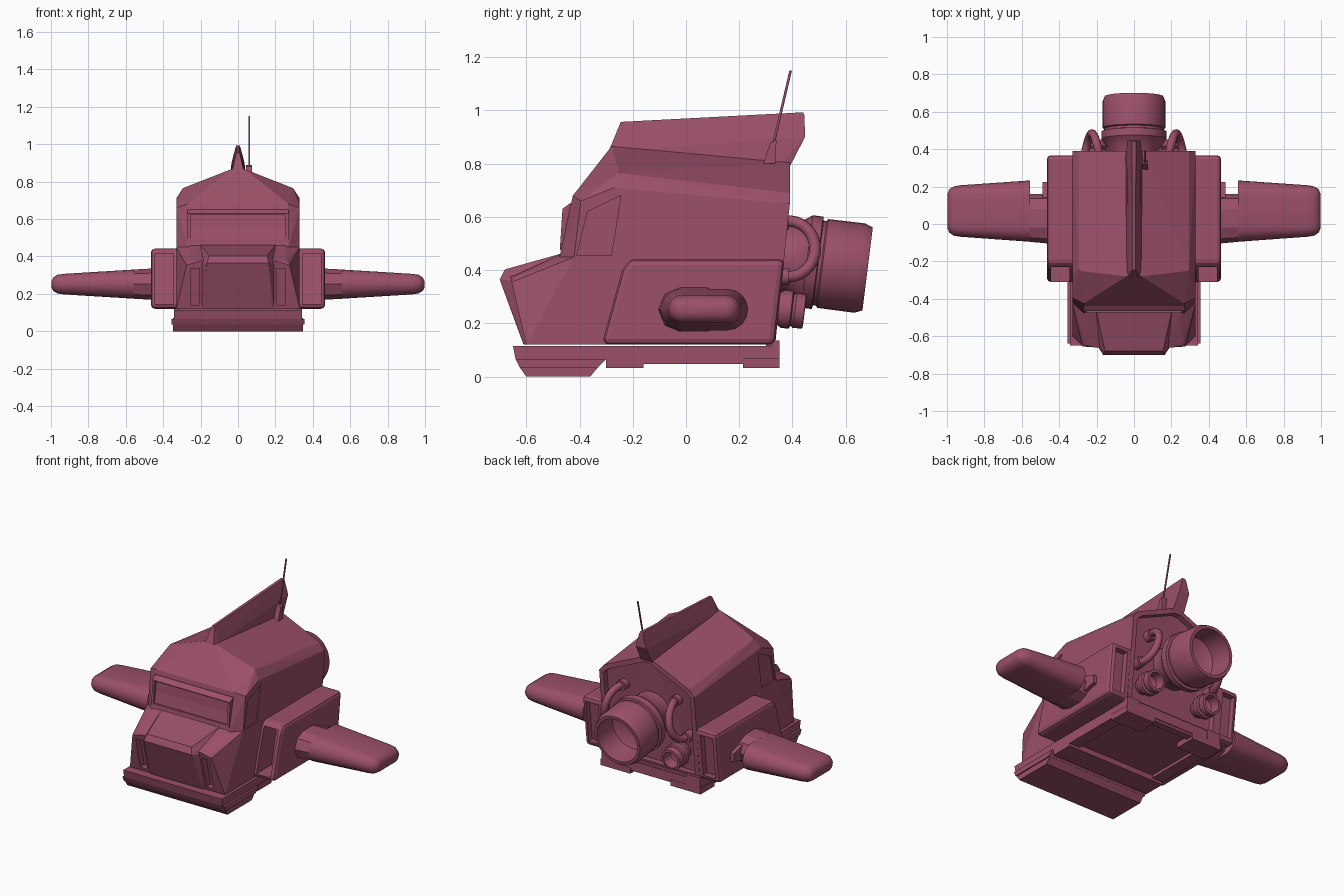
import bpy, bmesh, math
from mathutils import Vector, Matrix

if "Cube" in bpy.data.objects:
    bpy.data.objects.remove(bpy.data.objects["Cube"])

mat = bpy.data.materials.new("maroon_paint")
mat.diffuse_color = (0.33, 0.08, 0.14, 1)
mat.use_nodes = True
mat.node_tree.nodes["Principled BSDF"].inputs["Base Color"].default_value = mat.diffuse_color


def finish(bm, name, mirror=False, smooth=None, bevel=0):
    bmesh.ops.recalc_face_normals(bm, faces=bm.faces)
    me = bpy.data.meshes.new(name)
    bm.to_mesh(me)
    bm.free()
    ob = bpy.data.objects.new(name, me)
    bpy.context.collection.objects.link(ob)
    me.materials.append(mat)
    if bevel:
        m = ob.modifiers.new("bevel", 'BEVEL')
        m.width, m.segments, m.angle_limit = bevel, 2, math.radians(35)
    if mirror:
        ob.modifiers.new("mirror", 'MIRROR')
    if smooth:
        bpy.ops.object.select_all(action='DESELECT')
        ob.select_set(True)
        bpy.context.view_layer.objects.active = ob
        bpy.ops.object.shade_smooth_by_angle(angle=math.radians(smooth))
    return ob


def hull(name, pts, sym=True, **kw):
    """Convex solid; sym adds the points reflected in x."""
    bm = bmesh.new()
    for x, y, z in pts:
        bm.verts.new((x, y, z))
        if sym:
            bm.verts.new((-x, y, z))
    r = bmesh.ops.convex_hull(bm, input=bm.verts[:])
    bmesh.ops.delete(bm, geom=list({v for v in r["geom_interior"] + r["geom_unused"]
                                    if isinstance(v, bmesh.types.BMVert)}), context='VERTS')
    bmesh.ops.dissolve_limit(bm, angle_limit=0.02, verts=bm.verts[:], edges=bm.edges[:])
    return finish(bm, name, **kw)


def slab(name, prof, x0, x1, sym=False, **kw):
    """Convex side profile (y, z) stretched from x0 to x1."""
    return hull(name, [(x, y, z) for y, z in prof for x in (x0, x1)], sym=sym, **kw)


def loft(name, rings, **kw):
    bm = bmesh.new()
    vs = [[bm.verts.new(p) for p in r] for r in rings]
    n = len(vs[0])
    for a, b in zip(vs, vs[1:]):
        for i in range(n):
            bm.faces.new((a[i], a[(i + 1) % n], b[(i + 1) % n], b[i]))
    bm.faces.new(vs[0])
    bm.faces.new(vs[-1])
    return finish(bm, name, **kw)


def turned(name, prof, origin, segs=32, **kw):
    """Profile (radius, distance) turned about the tilted thrust axis."""
    axis = Vector((0, 0.992, -0.124))
    up = Vector((0, 0.124, 0.992))
    o = Vector(origin)
    rings = []
    for r, t in prof:
        rings.append([o + axis * t + (Vector((1, 0, 0)) * math.cos(a) + up * math.sin(a)) * r
                      for a in (2 * math.pi * i / segs for i in range(segs))])
    return loft(name, rings, smooth=35, **kw)


def cut(ob, cutter):
    m = ob.modifiers.new("cut", 'BOOLEAN')
    m.operation, m.solver, m.object = 'DIFFERENCE', 'EXACT', cutter
    cutter.hide_render = True
    bpy.context.view_layer.update()
    me = bpy.data.meshes.new_from_object(ob.evaluated_get(bpy.context.evaluated_depsgraph_get()))
    ob.modifiers.clear()
    ob.data = me
    bpy.data.objects.remove(cutter)


def tube(name, pts, radius):
    cu = bpy.data.curves.new(name, 'CURVE')
    cu.dimensions, cu.bevel_depth, cu.bevel_resolution = '3D', radius, 3
    cu.use_fill_caps = True
    sp = cu.splines.new('POLY')
    sp.points.add(len(pts) - 1)
    for p, q in zip(sp.points, pts):
        p.co = (*q, 1)
        p.radius = 1
    ob = bpy.data.objects.new(name, cu)
    bpy.context.collection.objects.link(ob)
    cu.materials.append(mat)
    bpy.ops.object.select_all(action='DESELECT')
    ob.select_set(True)
    bpy.context.view_layer.objects.active = ob
    bpy.ops.object.convert(target='MESH')
    bpy.ops.object.shade_smooth_by_angle(angle=math.radians(40))


# cab with recessed rear bay and side windows
cab = hull("cab", [(.33, -.42, .12), (.33, -.42, .45), (.27, -.475, .45), (.27, -.475, .12),
                   (.27, -.425, .68), (.33, -.395, .66), (.33, -.27, .71), (.33, .39, .65),
                   (.295, -.25, .765), (.295, .39, .69), (.04, -.28, .865), (.04, .39, .805),
                   (.33, .37, .45), (.33, .335, .12)])
cut(cab, hull("bay_cutter", [(x, y + d, z) for d in (-.035, .1) for x, y, z in
                             ((.3, .335, .14), (.3, .39, .64), (.27, .39, .67), (.02, .39, .78))]))
win = [(-.41, .455), (-.37, .62), (-.245, .68), (-.28, .455)]
for s in (1, -1):
    cut(cab, slab("window_cutter", win, s * .322, s * .36))

# windshield frame and recessed pane
shield = slab("windshield_frame", [(-.474, .475), (-.466, .54), (-.464, .63), (-.435, .652), (-.42, .652),
                                   (-.42, .475)], -.27, .27)
cut(shield, slab("pane_cutter", [(-.5, .49), (-.5, .625), (-.445, .625), (-.458, .49)], -.255, .255))

# nose with grille slots, raised hood
nose = hull("nose", [(.33, -.42, .45), (.33, -.38, .12), (.25, -.475, .458), (.33, -.6, .12),
                     (.275, -.655, .355), (.26, -.645, .375), (.2, -.66, .375), (.2, -.6, .12)])
for s in (1, -1):
    cut(nose, slab("slot_cutter", [(-.7, .14), (-.7, .335), (-.61, .335), (-.565, .14)],
                   s * .205, s * .255))
hull("hood", [(.165, -.7, .365), (.155, -.68, .403), (.2, -.47, .462), (.2, -.645, .36),
              (.19, -.605, .12), (.185, -.45, .12), (.18, -.61, .12)])

# roof fin
hull("roof_fin", [(.03, -.285, .86), (.008, -.245, .957), (.01, .44, .993), (.014, .445, .98),
                  (.035, .447, .9), (.04, .39, .79), (.045, .36, .80), (.04, -.25, .85)])

# antenna
hull("antenna_mount", [(.06 + dx, y, z) for dx in (-.016, .016) for y, z in
                       ((.29, .80), (.335, .80), (.34, .89), (.317, .88))], sym=False)
tube("antenna", [(.06, .325, .86), (.06, .393, 1.15)], .005)

# side pods with openings front and rear
for s, side in ((1, "right"), (-1, "left")):
    pod = slab("pod_" + side, [(-.31, .12), (-.31, .145), (-.24, .40), (-.21, .442), (.37, .442),
                               (.333, .12)], s * .31, s * .466, bevel=.022)
    cut(pod, slab("intake_cutter", [(-.4, .145), (-.4, .415), (-.1, .415), (-.16, .145)],
                  s * .345, s * .443))
    cut(pod, slab("vent_cutter", [(.5, .15), (.5, .41), (.33, .41), (.3, .15)],
                  s * .355, s * .44))

# stepped underbody and skid plates
slab("skirt", [(-.65, .115), (-.64, .066), (.35, .066), (.35, .115)], -.342, .342)
slab("front_step", [(-.64, .066), (-.625, .035), (-.33, .035), (-.3, .066)], -.355, .355)
slab("front_skid", [(-.625, .036), (-.6, 0.0), (-.36, 0.0), (-.33, .036)], -.348, .348)
slab("middle_skid", [(-.3, .07), (-.3, .032), (-.16, .032), (-.16, .07)], -.345, .345)
slab("side_rail", [(-.17, .07), (-.17, .048), (.22, .048), (.22, .07)], .27, .345, mirror=True)
slab("rear_skid", [(.215, .07), (.215, .032), (.352, .032), (.352, .07)], .14, .348, mirror=True)
slab("rear_sill", [(.3, .13), (.3, .05), (.345, .05), (.345, .13)], -.32, .32)
slab("rear_corner", [(.32, .135), (.32, .07), (.352, .07), (.352, .135)], .25, .342, mirror=True)


# wings of rounded section
def oval(x, y0, y1, h, zc=.252, n=8):
    k = min(h, (y1 - y0) / 2)
    pts = []
    for c, start in ((y1 - k, -90), (y0 + k, 90)):
        for i in range(n + 1):
            a = math.radians(start + 180 * i / n)
            pts.append((x, c + k * math.cos(a), zc + h * math.sin(a)))
    return pts


loft("wing", [oval(.555, -.095, .233, .078), oval(.93, -.068, .207, .055),
              oval(.965, -.062, .2, .05), oval(.988, -.045, .185, .036),
              oval(.998, -.02, .16, .016)], mirror=True, smooth=40)
loft("wing_root", [oval(.45, -.105, .16, .084, n=4), oval(.56, -.095, .16, .078, n=4)], mirror=True)
slab("wing_hinge", [(.12, .2), (.225, .225), (.225, .275), (.12, .305)], .46, .49, mirror=True)

# main engine and small thrusters
turned("main_engine", [(.13, -.02), (.13, .05), (.163, .1), (.175, .115), (.175, .155), (.16, .158),
                       (.16, .17), (.168, .175), (.169, .315), (.157, .345), (.138, .345),
                       (.132, .2), (.08, .17), (.03, .17)], (0, .34, .447))
turned("small_thruster", [(.045, -.02), (.06, .02), (.072, .04), (.072, .07), (.06, .075),
                          (.067, .085), (.065, .12), (.05, .122), (.046, .06), (.02, .05)],
       (.205, .325, .26), segs=24, mirror=True)

# looping fuel pipes with end collars
for s, side in ((1, "right"), (-1, "left")):
    path = []
    for i in range(17):
        a = math.radians(100 - 200 * i / 16)
        path.append((s * (.225 + .04 * (i / 8 - 1)), .385 + .1 * math.cos(a), .48 + .105 * math.sin(a)))
    path = [(path[0][0], .33, path[0][2])] + path + [(path[-1][0], .33, path[-1][2])]
    tube("fuel_pipe_" + side, path, .022)
    for tag, p in (("upper", path[0]), ("lower", path[-1])):
        tube("pipe_collar_%s_%s" % (tag, side), [(p[0], .33, p[2]), (p[0], .385, p[2])], .033)
